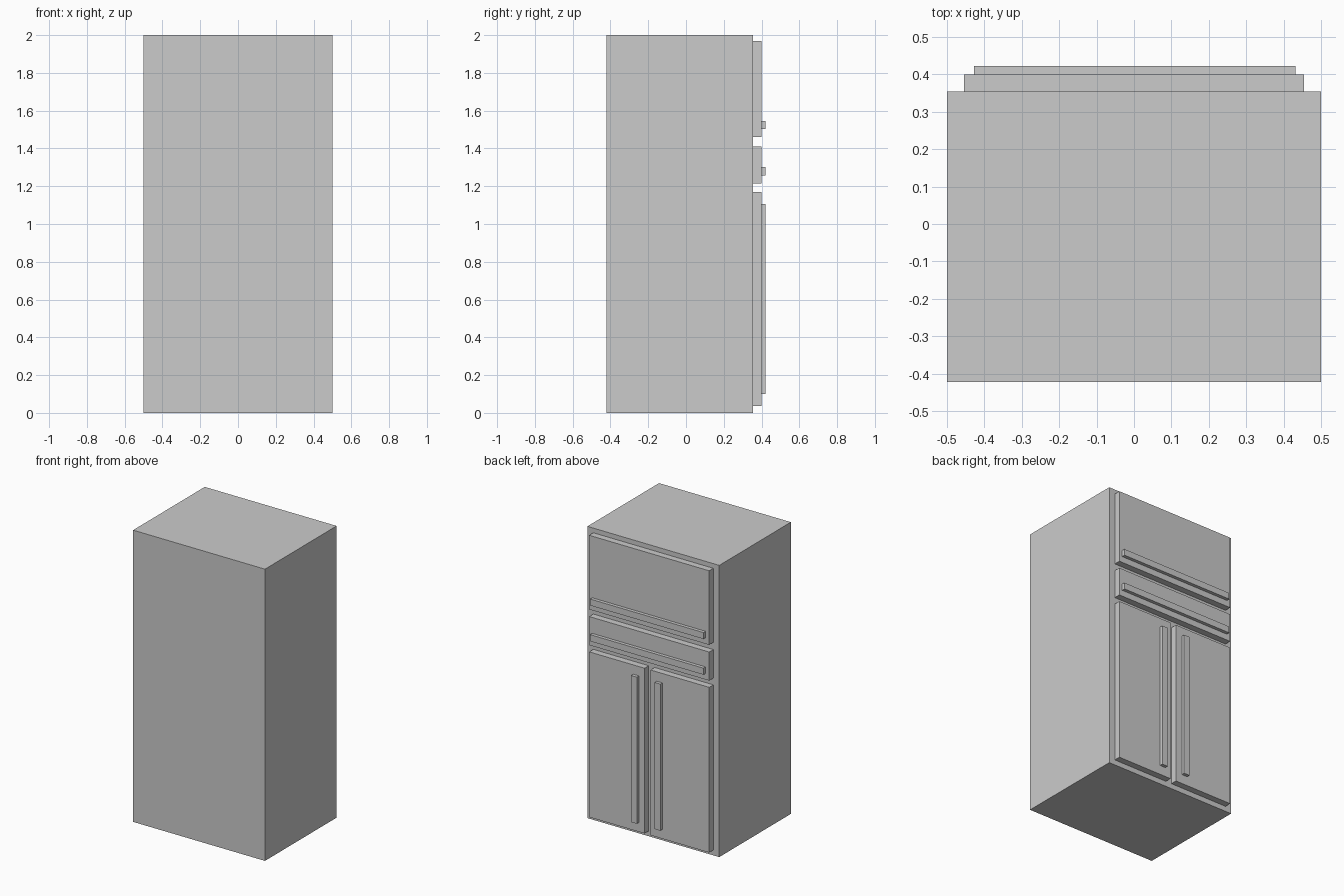
import bpy

default = bpy.data.objects.get("Cube")
if default:
    bpy.data.objects.remove(default, do_unlink=True)

# One plain grey for the whole cabinet
grey = bpy.data.materials.new("light_grey")
grey.use_nodes = True
colour = (0.6, 0.6, 0.6, 1)
grey.diffuse_color = colour
bsdf = next(n for n in grey.node_tree.nodes if n.type == "BSDF_PRINCIPLED")
bsdf.inputs["Base Color"].default_value = colour


def box(name, x, y, z):
    """Axis-aligned box from (low, high) ranges."""
    spans = (x, y, z)
    bpy.ops.mesh.primitive_cube_add(size=1, location=[(a + b) / 2 for a, b in spans])
    ob = bpy.context.object
    ob.name = name
    ob.scale = [b - a for a, b in spans]
    bpy.ops.object.transform_apply(location=False, rotation=False, scale=True)
    ob.data.materials.append(grey)
    return ob


# Depth layers: carcass, raised panels, handles
body_y = (-0.422, 0.354)
panel_y = (0.354, 0.399)
handle_y = (0.399, 0.422)
full_x = (-0.455, 0.455)
bar_x = (-0.428, 0.432)
door_z = (0.036, 1.169)
pull_z = (0.1, 1.105)

box("cabinet_body", (-0.5, 0.5), body_y, (0, 2))

# Full-width fronts, each with a long horizontal bar
for name, panel_z, bar_z in (
    ("upper_flap", (1.46, 1.968), (1.502, 1.546)),
    ("drawer_front", (1.215, 1.411), (1.257, 1.302)),
):
    box(name, full_x, panel_y, panel_z)
    box(name + "_handle", bar_x, handle_y, bar_z)

# Pair of lower doors with upright handles beside the gap
for name, door_x, pull_x in (
    ("left_door", (0.035, 0.455), (0.078, 0.121)),
    ("right_door", (-0.455, -0.01), (-0.101, -0.058)),
):
    box(name, door_x, panel_y, door_z)
    box(name + "_handle", pull_x, handle_y, pull_z)
